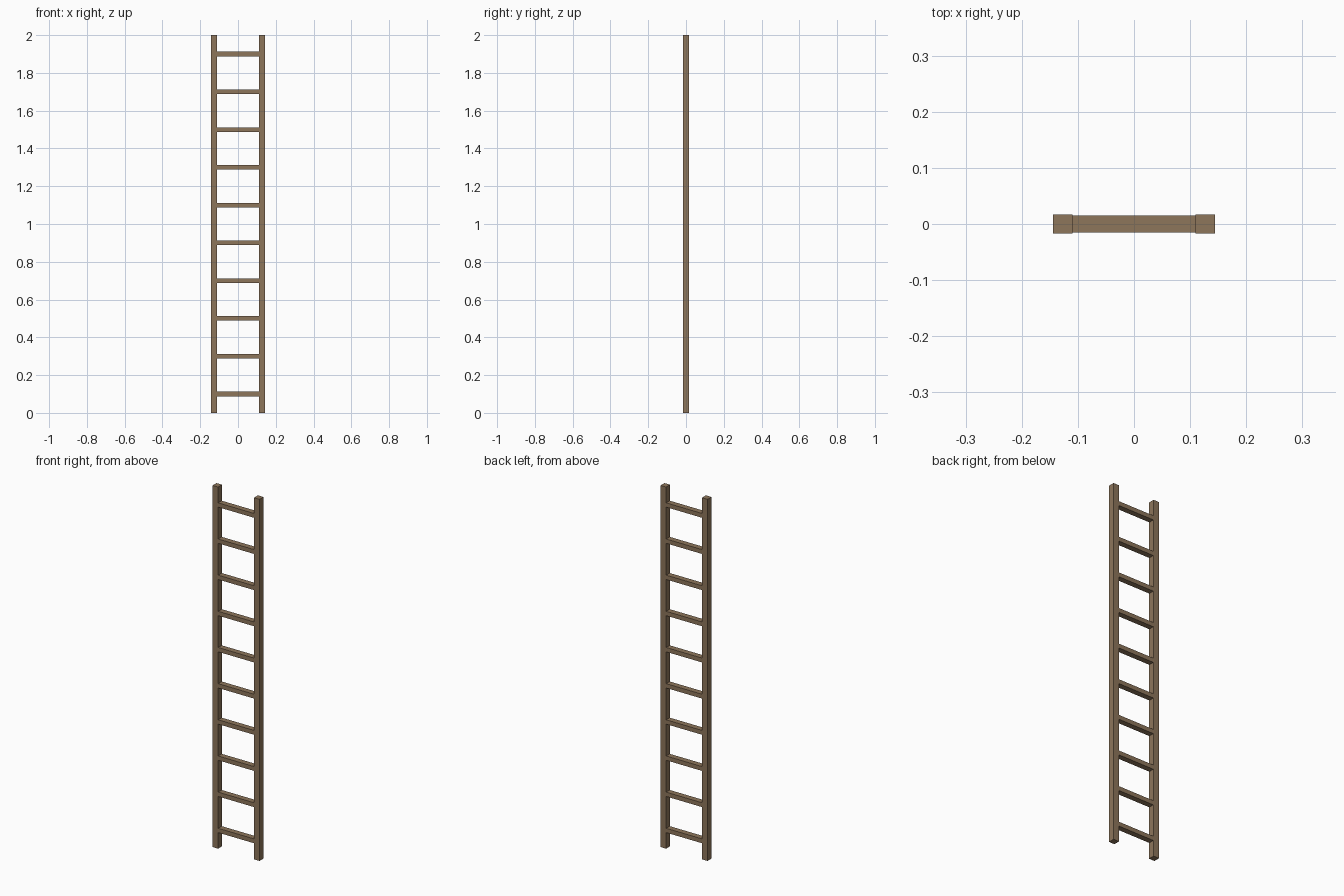
import bpy

if "Cube" in bpy.data.objects:
    bpy.data.objects.remove(bpy.data.objects["Cube"])

wood = bpy.data.materials.new("wood")
wood.diffuse_color = (0.27, 0.18, 0.105, 1)
wood.use_nodes = True
wood.node_tree.nodes["Principled BSDF"].inputs["Base Color"].default_value = wood.diffuse_color


def box(name, size, location):
    bpy.ops.mesh.primitive_cube_add(size=1, location=location)
    ob = bpy.context.object
    ob.name = name
    ob.scale = size
    bpy.ops.object.transform_apply(location=False, rotation=False, scale=True)
    ob.data.materials.append(wood)
    return ob


RAIL = 0.034      # square rail thickness
RAIL_X = 0.127    # rail centre offset

# Two upright rails
for side, label in ((-1, "left"), (1, "right")):
    box(f"{label}_rail", (RAIL, RAIL, 2), (side * RAIL_X, 0, 1))

# Ten evenly spaced rungs, slightly thinner than the rails
for i in range(10):
    box(f"rung_{i + 1}", (2 * RAIL_X - RAIL + 0.004, 0.031, 0.024), (0, 0, 0.1 + 0.2 * i))
